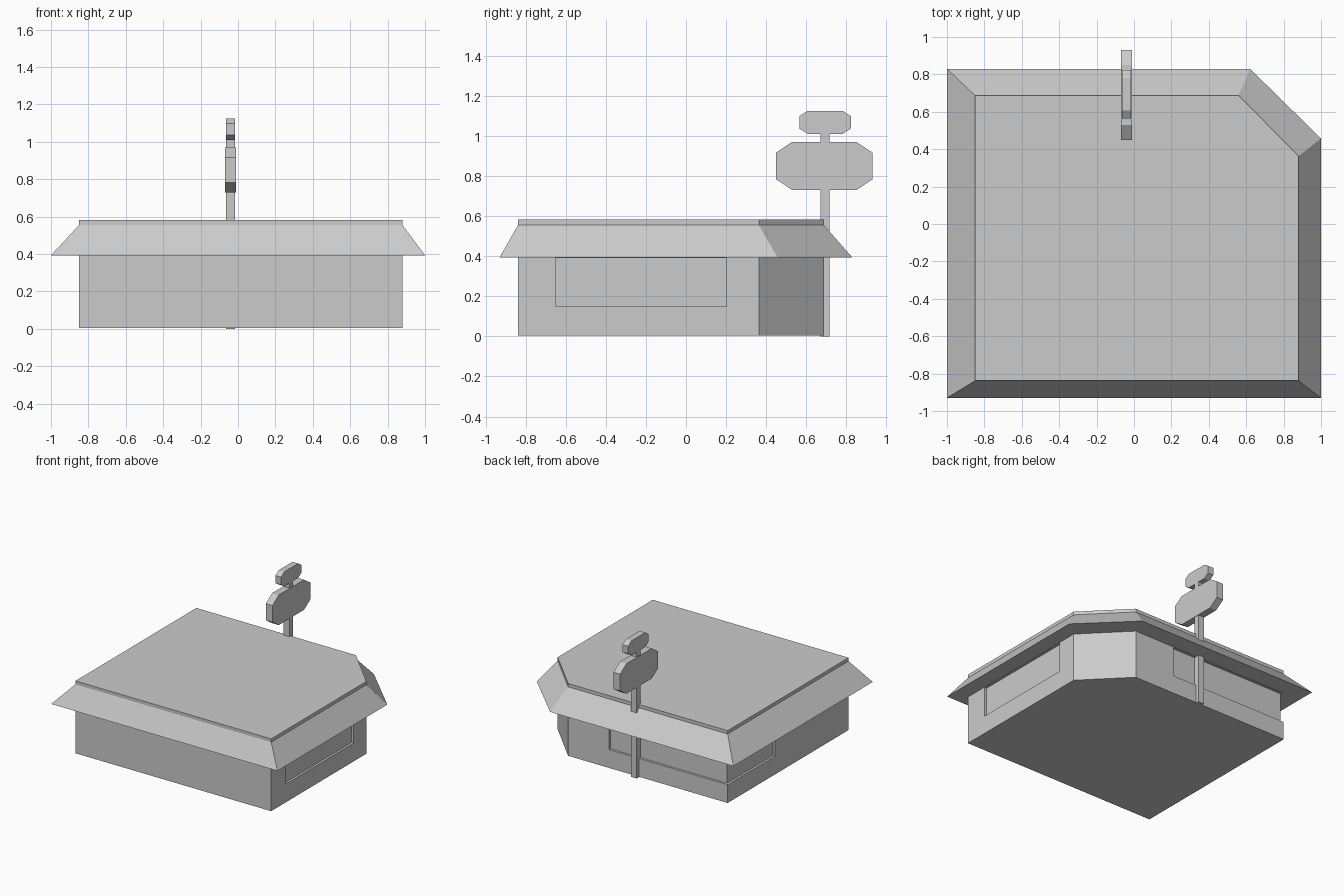
import bpy, bmesh

if "Cube" in bpy.data.objects:
    bpy.data.objects.remove(bpy.data.objects["Cube"])

def make_object(name, verts, faces):
    mesh = bpy.data.meshes.new(name)
    mesh.from_pydata(verts, [], faces)
    bm = bmesh.new()
    bm.from_mesh(mesh)
    bmesh.ops.recalc_face_normals(bm, faces=bm.faces)
    bm.to_mesh(mesh)
    bm.free()
    ob = bpy.data.objects.new(name, mesh)
    bpy.context.collection.objects.link(ob)
    return ob

def prism(name, profile, a, b, axis='z'):
    """Extrude a 2D profile from a to b along z (xy profile) or x (yz profile)."""
    n = len(profile)
    place = (lambda p, t: (p[0], p[1], t)) if axis == 'z' else (lambda p, t: (t, p[0], p[1]))
    verts = [place(p, t) for t in (a, b) for p in profile]
    faces = [list(range(n))[::-1], list(range(n, 2 * n))]
    faces += [(i, (i + 1) % n, n + (i + 1) % n, n + i) for i in range(n)]
    return make_object(name, verts, faces)

def rect(x0, x1, y0, y1):
    return [(x0, y0), (x1, y0), (x1, y1), (x0, y1)]

def octagon(y0, y1, z0, z1, cy, cz):
    return [(y0 + cy, z0), (y1 - cy, z0), (y1, z0 + cz), (y1, z1 - cz),
            (y1 - cy, z1), (y0 + cy, z1), (y0, z1 - cz), (y0, z0 + cz)]

# Footprints with one cut corner
wall = [(-0.85, -0.838), (0.88, -0.838), (0.88, 0.363), (0.56, 0.688), (-0.85, 0.688)]
eave = [(-1.0, -0.93), (1.0, -0.93), (1.0, 0.457), (0.62, 0.83), (-1.0, 0.83)]

# Building with shallow window recesses
body = prism("building_body", wall, 0.004, 0.582)
d = 0.018
corner_cut = [(-0.9, 0.09), (-0.85 + d, 0.09), (-0.85 + d, 0.688 - d),
              (0.2, 0.688 - d), (0.2, 0.75), (-0.9, 0.75)]
cutters = [prism("side_window_cutter", rect(0.88 - d, 0.95, -0.65, 0.203), 0.15, 0.39),
           prism("corner_window_cutter", corner_cut, 0.15, 0.39)]
for c in cutters:
    c.hide_render = True
    c.hide_set(True)
    mod = body.modifiers.new("window_recess", 'BOOLEAN')
    mod.operation = 'DIFFERENCE'
    mod.solver = 'EXACT'
    mod.object = c

# Sloped awning with flat underside
n = len(wall)
rings = [(wall, 0.555), (eave, 0.393), (wall, 0.393)]
verts = [(x, y, z) for ring, z in rings for x, y in ring]
faces = [(r * n + i, r * n + (i + 1) % n, (r + 1) * n + (i + 1) % n, (r + 1) * n + i)
         for r in range(2) for i in range(n)]
make_object("sloped_awning", verts, faces)

# Sign post and two boards
prism("sign_post", rect(-0.065, -0.015, 0.67, 0.715), 0.0, 1.03)
prism("large_sign_board", octagon(0.45, 0.93, 0.73, 0.97, 0.08, 0.053), -0.069, -0.011, 'x')
prism("small_sign_board", octagon(0.565, 0.823, 1.01, 1.125, 0.042, 0.027), -0.065, -0.015, 'x')
